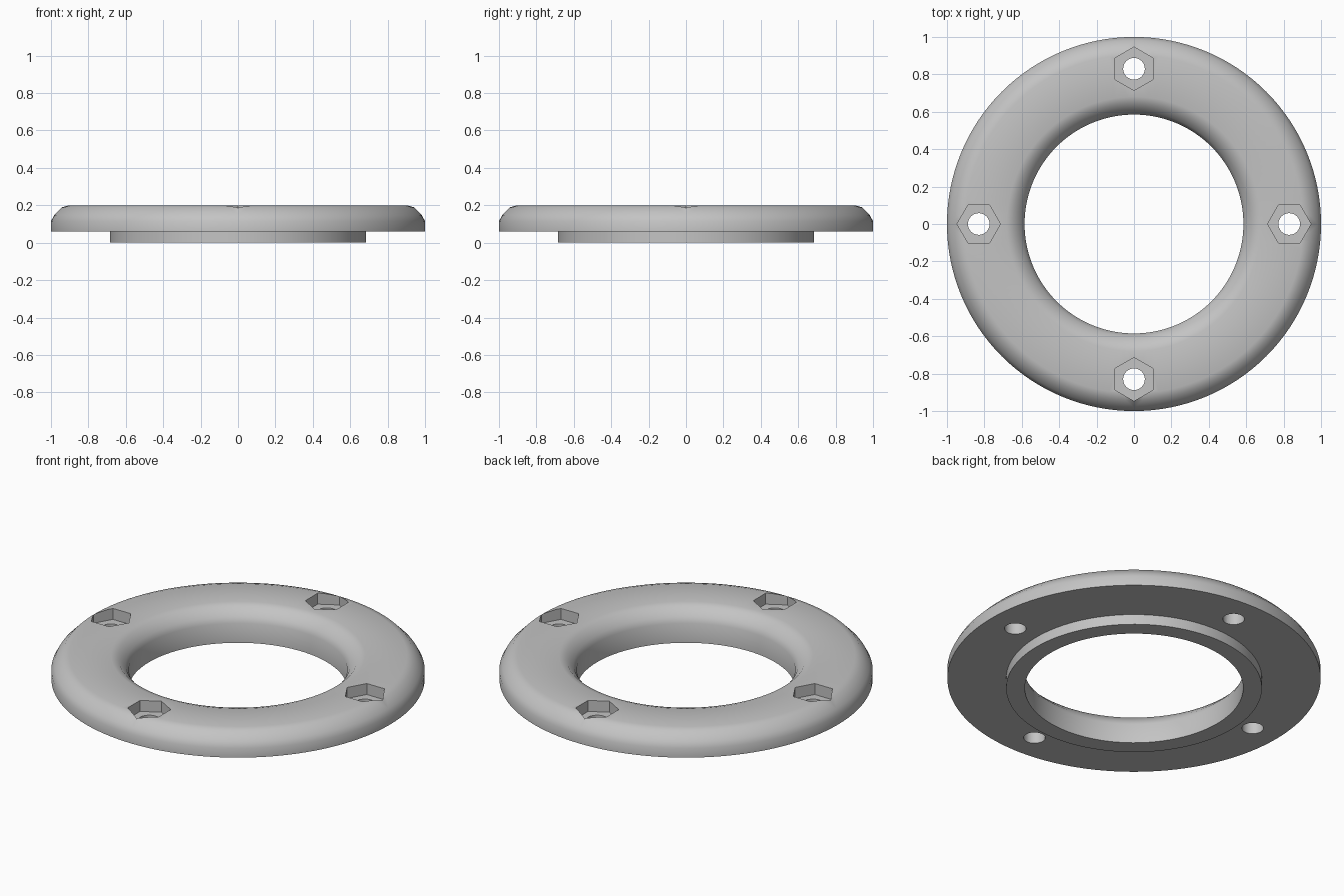
import bpy, bmesh, math
from mathutils import Vector, Matrix

cube = bpy.data.objects.get("Cube")
if cube:
    bpy.data.objects.remove(cube, do_unlink=True)

BOLT_RADIUS = 0.83   # distance of each bolt from the centre
POCKET_FLOOR = 0.135

grey = bpy.data.materials.new("light_grey")
grey.use_nodes = True
colour = (0.55, 0.55, 0.55, 1)
grey.diffuse_color = colour
grey.node_tree.nodes["Principled BSDF"].inputs["Base Color"].default_value = colour


def lathe(name, profile, steps):
    """Spin a closed (radius, height) profile around z."""
    bm = bmesh.new()
    verts = [bm.verts.new((r, 0, z)) for r, z in profile]
    edges = [bm.edges.new((v, verts[(i + 1) % len(verts)])) for i, v in enumerate(verts)]
    bmesh.ops.spin(bm, geom=verts + edges, cent=(0, 0, 0), axis=(0, 0, 1),
                   angle=math.tau, steps=steps, use_merge=True)
    bmesh.ops.remove_doubles(bm, verts=bm.verts, dist=1e-5)
    bmesh.ops.recalc_face_normals(bm, faces=bm.faces)
    mesh = bpy.data.meshes.new(name)
    bm.to_mesh(mesh)
    bm.free()
    obj = bpy.data.objects.new(name, mesh)
    bpy.context.collection.objects.link(obj)
    return obj


def cut_prism(target, name, sides, radius, bottom, top, angle):
    """Cut an upright prism at a bolt position, one corner pointing outwards."""
    bm = bmesh.new()
    place = (Matrix.Rotation(angle, 4, 'Z')
             @ Matrix.Translation((BOLT_RADIUS, 0, (bottom + top) / 2))
             @ Matrix.Rotation(math.pi / 2, 4, 'Z'))
    bmesh.ops.create_cone(bm, cap_ends=True, segments=sides, radius1=radius,
                          radius2=radius, depth=top - bottom, matrix=place)
    # Turn the prism so that its first corner lies on the radial line
    centre = place.translation
    outward = Vector((math.cos(angle), math.sin(angle), 0))
    corner = bm.verts[:][0].co - centre
    turn = math.atan2(outward.y, outward.x) - math.atan2(corner.y, corner.x)
    bmesh.ops.rotate(bm, verts=bm.verts, cent=centre, matrix=Matrix.Rotation(turn, 3, 'Z'))
    mesh = bpy.data.meshes.new(name)
    bm.to_mesh(mesh)
    bm.free()
    cutter = bpy.data.objects.new(name, mesh)
    cutter.hide_render = True
    bpy.context.collection.objects.link(cutter)
    mod = target.modifiers.new(name, 'BOOLEAN')
    mod.operation, mod.solver, mod.object = 'DIFFERENCE', 'EXACT', cutter
    bpy.ops.object.modifier_apply(modifier=mod.name)
    bpy.data.objects.remove(cutter, do_unlink=True)


# Flange ring with rounded top edges and a raised locating lip underneath
outer_round = [(1, 0.115), (0.983, 0.147), (0.942, 0.189), (0.905, 0.2)]
inner_round = [(0.68, 0.2), (0.643, 0.189), (0.602, 0.147), (0.585, 0.115)]
lip = [(0.585, 0), (0.685, 0), (0.685, 0.06)]
ring = lathe("flange_ring", lip + [(1, 0.06)] + outer_round + inner_round, 128)
ring.data.materials.append(grey)
bpy.ops.object.select_all(action='DESELECT')
ring.select_set(True)
bpy.context.view_layer.objects.active = ring

# Four hexagonal nut pockets, each with a round bolt hole through the floor
for i in range(4):
    angle = i * math.pi / 2
    cut_prism(ring, "nut_pocket", 6, 0.116, POCKET_FLOOR, 0.3, angle)
    cut_prism(ring, "bolt_hole", 32, 0.058, -0.1, 0.3, angle)

bpy.ops.object.shade_smooth_by_angle(angle=math.radians(35))
